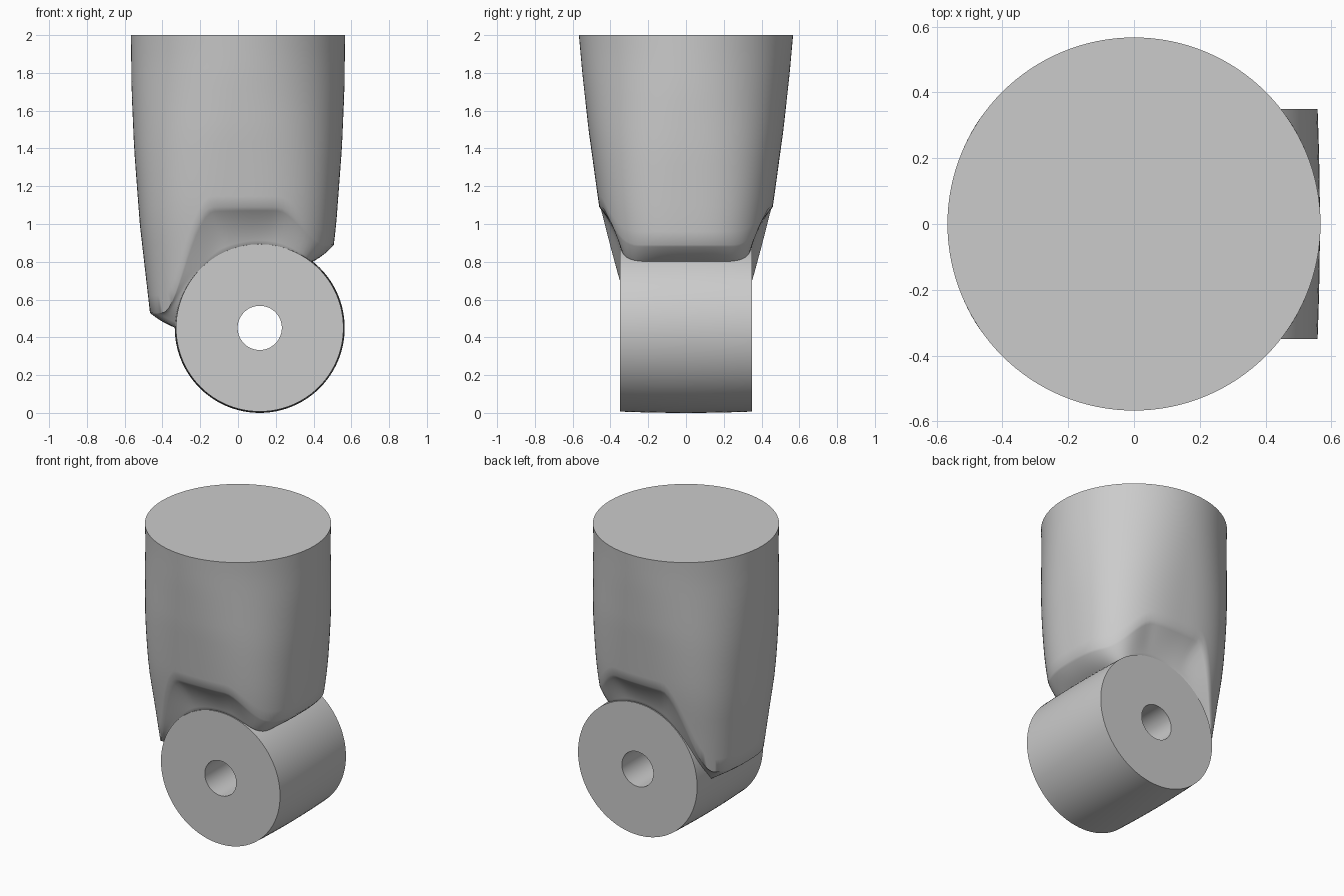
import bpy, bmesh, math

cube = bpy.data.objects.get("Cube")
if cube:
    bpy.data.objects.remove(cube, do_unlink=True)

grey = bpy.data.materials.new("plain grey")
grey.use_nodes = True
grey.diffuse_color = (0.6, 0.6, 0.6, 1)
grey.node_tree.nodes["Principled BSDF"].inputs["Base Color"].default_value = (0.6, 0.6, 0.6, 1)

HUB_X, HUB_Z, HUB_R, HUB_HALF, HOLE_R = 0.115, 0.45, 0.443, 0.35, 0.117


def finish(bm, name, angle):
    bmesh.ops.recalc_face_normals(bm, faces=bm.faces)
    mesh = bpy.data.meshes.new(name)
    bm.to_mesh(mesh)
    bm.free()
    mesh.materials.append(grey)
    obj = bpy.data.objects.new(name, mesh)
    bpy.context.collection.objects.link(obj)
    bpy.ops.object.select_all(action='DESELECT')
    obj.select_set(True)
    bpy.context.view_layer.objects.active = obj
    bpy.ops.object.shade_smooth_by_angle(angle=math.radians(angle))


def loft(bm, rings, closed=False):
    rows = [[bm.verts.new(p) for p in ring] for ring in rings]
    pairs = list(zip(rows, rows[1:])) + ([(rows[-1], rows[0])] if closed else [])
    for a, b in pairs:
        for i in range(len(a)):
            j = (i + 1) % len(a)
            bm.faces.new((a[i], a[j], b[j], b[i]))
    return rows


def smooth(lo, hi, x):
    t = min(max((x - lo) / (hi - lo), 0), 1)
    return t * t * (3 - 2 * t)


def table(points, z):
    for (z0, v0), (z1, v1) in zip(points, points[1:]):
        if z >= z1:
            break
    return v0 + (v1 - v0) * (z - z0) / (z1 - z0)


def rounded(phi, n):
    # unit rounded-square outline in direction phi
    c, s = math.cos(phi), math.sin(phi)
    k = (abs(c) ** n + abs(s) ** n) ** (-1 / n)
    return c * k, s * k


# Limb: half widths by height
WIDTH = [(2, 0.567), (1.7, 0.563), (1.4, 0.55), (1.0, 0.52), (0.53, 0.466)]
DEPTH = [(2, 0.567), (1.8, 0.549), (1.5, 0.516), (1.1, 0.461), (0.8, 0.41), (0.53, 0.37)]
SIDES, ROWS, LIP = 128, 16, 10


def wall(phi, z):
    ux, uy = rounded(phi, 2 + 0.8 * smooth(2, 0.9, z))
    return table(WIDTH, z) * ux, table(DEPTH, z) * uy, z


def column(phi):
    # outer wall down to an arched rim, then a curved lip onto the hub
    x = 0.5 * rounded(phi, 2.8)[0]
    arch = smooth(-0.43, -0.13, x) * (1 - smooth(0.2, 0.46, x))
    low = 0.53 if x < 0 else 0.89
    rim_z = low + (1.09 - low) * arch
    pts = [wall(phi, 2 + (rim_z - 2) * r / ROWS) for r in range(ROWS + 1)]
    ux, uy = rounded(phi, 7)
    ix, iy = 0.03 + 0.36 * ux, 0.345 * uy
    iz = HUB_Z + math.sqrt(max(HUB_R ** 2 - (ix - HUB_X) ** 2, 0))
    o, end = pts[-1], (ix, iy, iz)
    pull = (0.4 + 0.35 * arch, 0.4 + 0.35 * arch, 0.6 - 0.1 * arch)
    mid = [a + (b - a) * p for a, b, p in zip(o, end, pull)]
    for k in range(1, LIP + 1):
        t = k / LIP
        pts.append(tuple((1 - t) ** 2 * a + 2 * t * (1 - t) * m + t * t * b
                         for a, m, b in zip(o, mid, end)))
    pts.append((0.03 + 0.3 * ux, iy * 0.85, iz - 0.05))
    return pts


bm = bmesh.new()
columns = [column(math.tau * i / SIDES) for i in range(SIDES)]
rows = loft(bm, list(zip(*columns)))
bm.faces.new(rows[0])
finish(bm, "limb", 60)

# Hub: slightly bulged barrel with a bore along y
bm = bmesh.new()
profile = []
for k in range(9):
    t = -1 + k / 4
    profile.append((HUB_R + 0.007 * (1 - t * t), HUB_HALF * t))
profile += [(HOLE_R, HUB_HALF), (HOLE_R, -HUB_HALF)]
angles = [math.tau * i / 96 for i in range(96)]
loft(bm, [[(HUB_X + r * math.cos(a), y, HUB_Z + r * math.sin(a)) for a in angles]
          for r, y in profile], closed=True)
finish(bm, "hub", 40)
